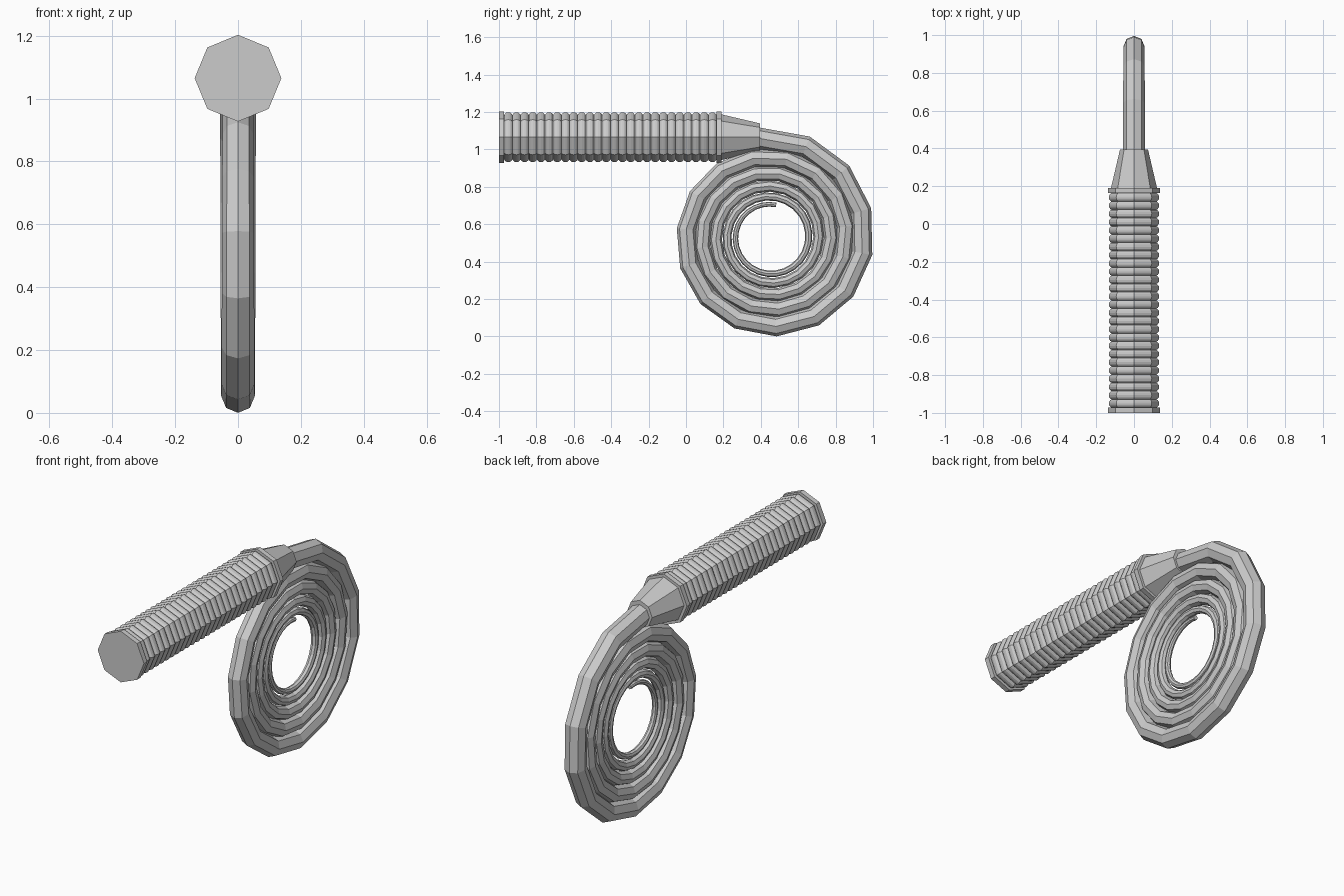
import bpy, bmesh
from math import sin, cos, pi, radians
from mathutils import Vector

if "Cube" in bpy.data.objects:
    bpy.data.objects.remove(bpy.data.objects["Cube"])

SIDES = 8
AXIS_Z = 1.065


def sweep(name, rings):
    """Skin octagonal rings given as (centre, outward direction, radius)."""
    bm = bmesh.new()
    loops = []
    for c, out, r in rings:
        loops.append([bm.verts.new(c + r * (out * cos(a) + Vector((1, 0, 0)) * sin(a)))
                      for a in (2 * pi * k / SIDES for k in range(SIDES))])
    for a, b in zip(loops, loops[1:]):
        for k in range(SIDES):
            n = (k + 1) % SIDES
            bm.faces.new((a[k], a[n], b[n], b[k]))
    bm.faces.new(loops[0])
    bm.faces.new(loops[-1])
    bmesh.ops.recalc_face_normals(bm, faces=bm.faces)
    me = bpy.data.meshes.new(name)
    bm.to_mesh(me)
    bm.free()
    ob = bpy.data.objects.new(name, me)
    bpy.context.collection.objects.link(ob)
    return ob


def straight(name, profile):
    """Octagonal solid along the handle axis from (y, radius) pairs."""
    up = Vector((0, 0, 1))
    return sweep(name, [(Vector((0, y, AXIS_Z)), up, r) for y, r in profile])


# End collars
straight("pommel_collar", [(-1, 0.138), (-0.972, 0.138)])
straight("front_collar", [(0.163, 0.138), (0.19, 0.138)])

# Wrapped grip: a row of rounded ribs
RIBS = 26
start, end = -0.972, 0.163
pitch = (end - start) / RIBS
grip = [(start, 0.118)]
for i in range(RIBS):
    y = start + i * pitch
    grip += [(y + pitch * f, r) for f, r in
             ((0.06, 0.124), (0.25, 0.131), (0.5, 0.133), (0.75, 0.131), (0.94, 0.124), (1, 0.118))]
straight("grip", grip)

# Tapered neck between handle and lash
straight("neck", [(0.19, 0.122), (0.395, 0.074)])

# Lash: tapering tube coiled into a flat spiral
CENTRE = Vector((0, 0.45, 0.53))
TURNS = 5.05
rings = []
t = 0.0
while t < TURNS:
    f = t / TURNS
    a = radians(95) - 2 * pi * t
    out = Vector((0, cos(a), sin(a)))
    tube = 0.058 - 0.046 * f
    outer = 0.587 - 0.115 * t + 0.0071 * t * t
    rings.append((CENTRE + out * (outer - tube), out, tube))
    t += (26.5 - 14 * f) / 360
# First ring sits square inside the neck
rings[0] = (Vector((0, 0.385, AXIS_Z - 0.005)), Vector((0, 0, 1)), 0.058)
sweep("lash", rings)
